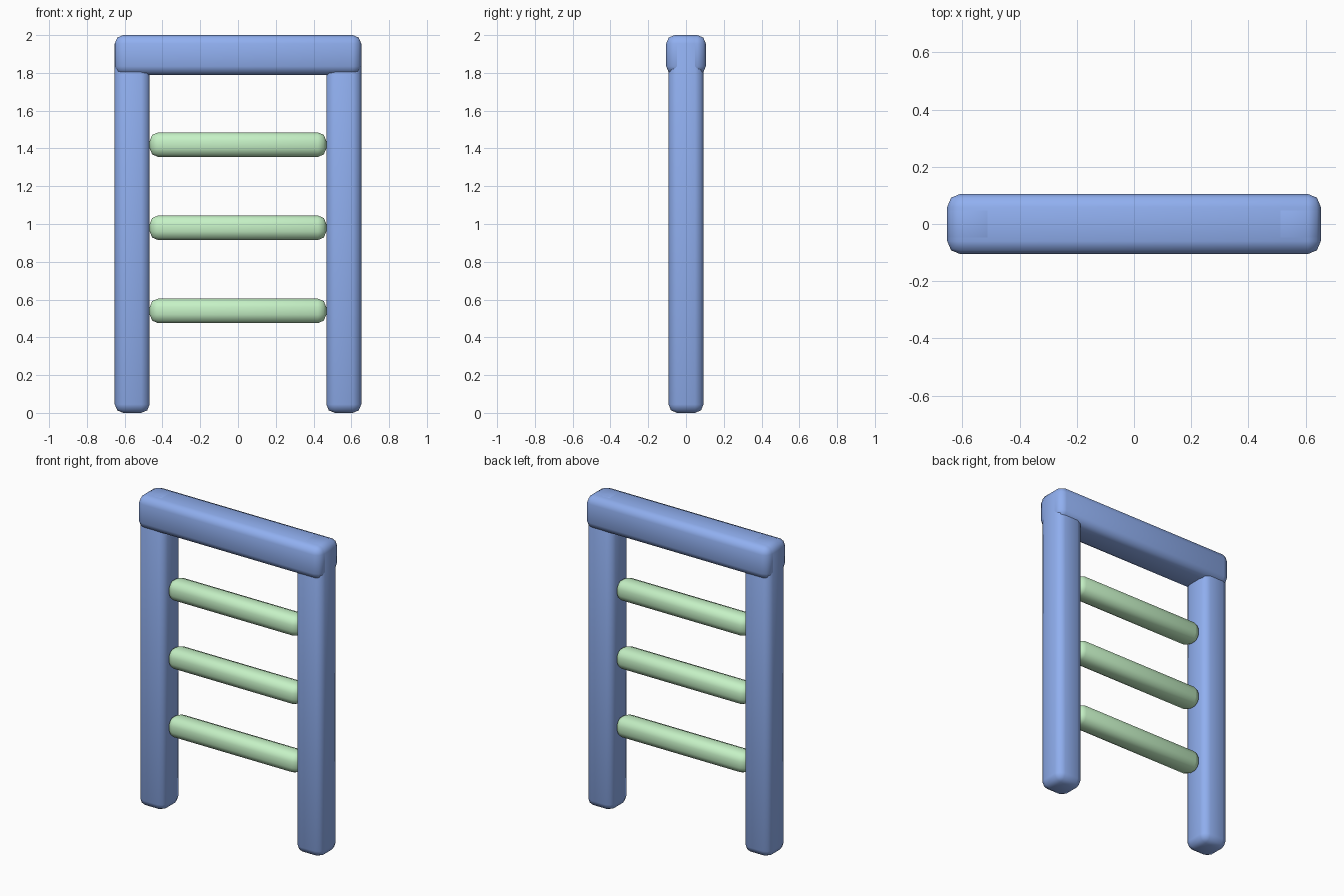
import bpy

if "Cube" in bpy.data.objects:
    bpy.data.objects.remove(bpy.data.objects["Cube"])


def material(name, color):
    m = bpy.data.materials.new(name)
    m.diffuse_color = color
    m.use_nodes = True
    m.node_tree.nodes["Principled BSDF"].inputs["Base Color"].default_value = m.diffuse_color
    return m


blue = material("blue_frame", (0.28, 0.43, 0.87, 1))
green = material("green_rung", (0.56, 0.88, 0.56, 1))


def rounded_bar(name, center, size, mat, radius=0.045):
    """Box with softly rounded edges, smooth shaded."""
    bpy.ops.mesh.primitive_cube_add(size=1, location=center)
    ob = bpy.context.object
    ob.name = name
    ob.scale = size
    bpy.ops.object.transform_apply(location=False, rotation=False, scale=True)
    bevel = ob.modifiers.new("rounding", 'BEVEL')
    bevel.width = radius
    bevel.segments = 2
    bpy.ops.object.shade_smooth()
    ob.data.materials.append(mat)
    return ob


# Two full-height posts
for side, label in ((-1, "left"), (1, "right")):
    rounded_bar(label + "_post", (side * 0.56, 0, 1.0), (0.185, 0.185, 2.0), blue)

# Top beam across the posts
rounded_bar("top_beam", (0, 0, 1.895), (1.305, 0.21, 0.21), blue)

# Three rungs between the posts
for i in range(3):
    rounded_bar(f"rung_{i + 1}", (0, 0, 0.54 + 0.44 * i), (0.935, 0.13, 0.13), green)
